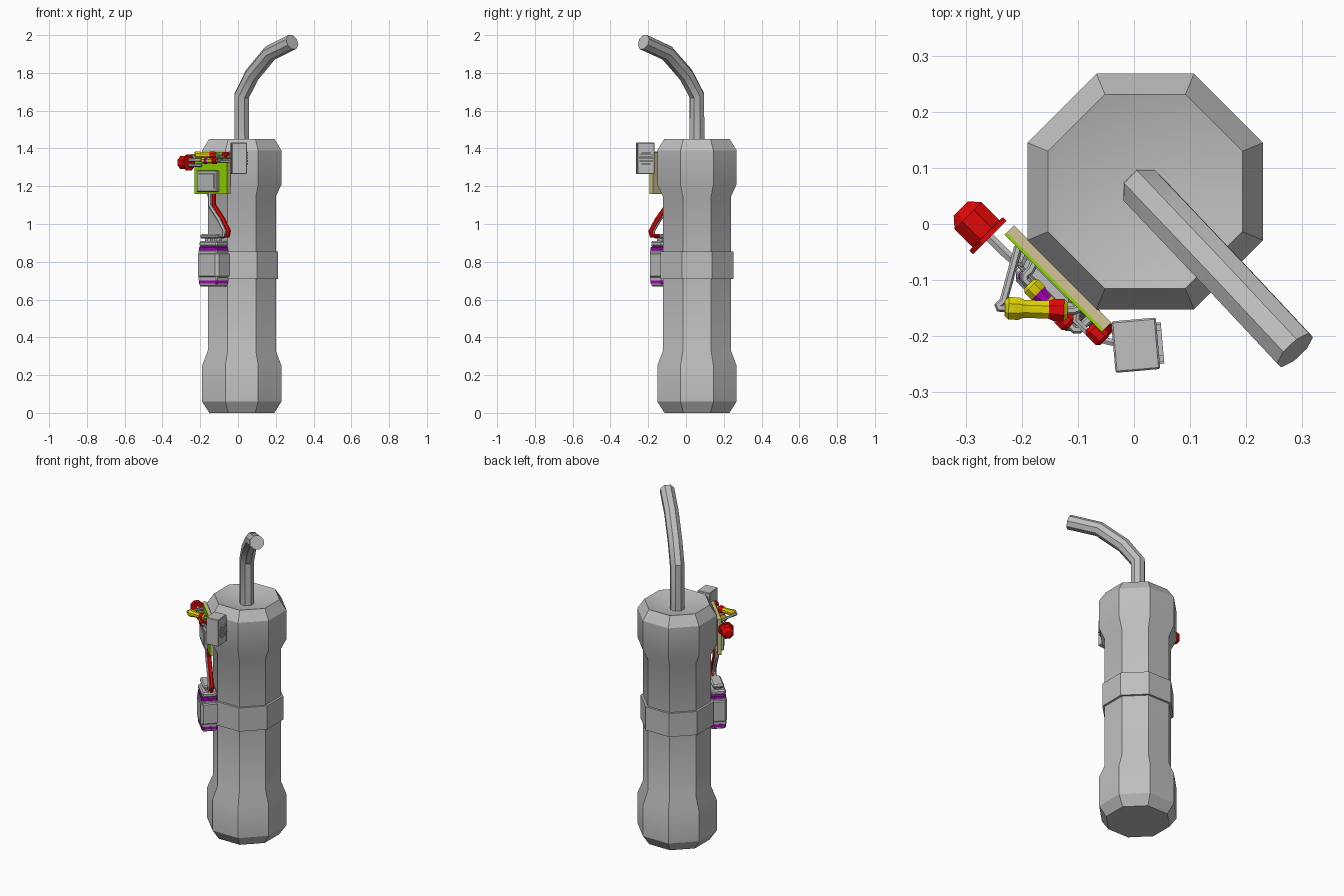
import bpy, bmesh, math
from mathutils import Vector, Matrix

if "Cube" in bpy.data.objects:
    bpy.data.objects.remove(bpy.data.objects["Cube"])


def material(name, rgb):
    m = bpy.data.materials.new(name)
    m.diffuse_color = (*rgb, 1)
    m.use_nodes = True
    m.node_tree.nodes["Principled BSDF"].inputs["Base Color"].default_value = m.diffuse_color
    return m


GREY = material("grey", (0.52, 0.52, 0.52))
RED = material("red", (0.75, 0.002, 0.002))
YELLOW = material("yellow", (0.75, 0.66, 0.001))
PURPLE = material("purple", (0.42, 0.0, 0.55))
GREEN = material("green", (0.28, 0.68, 0.0))
TAN = material("tan", (0.66, 0.55, 0.31))

CX, CY = 0.02, 0.058           # body axis
S = math.sqrt(0.5)
T = Vector((S, -S, 0))         # along the front-left flat
N = Vector((-S, -S, 0))        # out of the front-left flat


def P(t, n, z):
    return Vector((CX, CY, z)) + T * t + N * n


def make(name, bm, mats, smooth=0):
    bmesh.ops.recalc_face_normals(bm, faces=bm.faces)
    me = bpy.data.meshes.new(name)
    bm.to_mesh(me)
    bm.free()
    for m in mats:
        me.materials.append(m)
    ob = bpy.data.objects.new(name, me)
    bpy.context.collection.objects.link(ob)
    if smooth:
        me.shade_smooth()
        me.set_sharp_from_angle(angle=math.radians(smooth))
    return ob


def sweep(name, pts, radii, sides, mats, ref=(1, 0, 0), bands=None, dish=None, smooth=30):
    """Rings along a path; bands gives a material index per segment."""
    pts = [Vector(p) for p in pts]
    if not isinstance(radii, (list, tuple)):
        radii = [radii] * len(pts)
    bm = bmesh.new()
    rings, u = [], Vector(ref)
    for i, p in enumerate(pts):
        a = (p - pts[max(i - 1, 0)]).normalized()
        b = (pts[min(i + 1, len(pts) - 1)] - p).normalized()
        d = (a + b).normalized()
        u = (u - d * u.dot(d)).normalized()
        v = d.cross(u)
        r = radii[i] / math.cos(math.pi / sides)
        ring = []
        for k in range(sides):
            w = (k + 0.5) * 2 * math.pi / sides
            ring.append(bm.verts.new(p + (u * math.cos(w) + v * math.sin(w)) * r))
        rings.append(ring)
    for j in range(len(rings) - 1):
        for k in range(sides):
            q = (k + 1) % sides
            f = bm.faces.new((rings[j][k], rings[j][q], rings[j + 1][q], rings[j + 1][k]))
            f.material_index = bands[j] if bands else 0
    bm.faces.new(rings[0][::-1])
    if dish:
        c = bm.verts.new(dish)
        for k in range(sides):
            bm.faces.new((rings[-1][k], rings[-1][(k + 1) % sides], c))
    else:
        f = bm.faces.new(rings[-1])
        f.material_index = bands[-1] if bands else 0
    return make(name, bm, mats, smooth)


def box(name, centre, size, mat, angle=-math.pi / 4, bevel=0):
    """Box turned about z; at the default angle its x runs along T and its y along -N."""
    bm = bmesh.new()
    bmesh.ops.create_cube(bm, size=1, matrix=Matrix.Translation(centre)
                          @ Matrix.Rotation(angle, 4, 'Z') @ Matrix.Diagonal((*size, 1)))
    ob = make(name, bm, [mat])
    if bevel:
        b = ob.modifiers.new("chamfer", 'BEVEL')
        b.width, b.segments = bevel, 1
    return ob


# Body: octagonal cylinder with thicker ends and a sunken top
prof = [(0, .172), (.06, .21), (.25, .21), (.33, .18), (1.145, .18), (1.21, .21), (1.39, .21), (1.45, .173)]
sweep("body", [(CX, CY, z) for z, r in prof], [r for z, r in prof], 8, [GREY], dish=(CX, CY, 1.40))

# Fuse: bent tube leaning to the front right
sweep("fuse", [(.02, .058, 1.38), (.02, .058, 1.68), (.075, 0, 1.79), (.17, -.1, 1.905), (.287, -.225, 1.963)],
      .039, 8, [GREY], ref=(S, S, 0))

# Strap round body and battery
sweep("strap", [(CX, CY, .71), (CX, CY, .855)], .193, 8, [GREY])
BT, BN = .013, .225
box("strap_over_battery", P(BT, BN - .003, .7825), (.154, .108, .145), GREY, bevel=.014)

# Battery: grey shell with a purple band above and below the strap
for name, z0, z1 in (("battery_base", .67, .692), ("battery_top", .88, .91)):
    box(name, P(BT, BN, (z0 + z1) / 2), (.136, .088, z1 - z0), GREY, bevel=.008)
box("battery_wrap", P(BT, BN, .78), (.138, .09, .202), PURPLE, bevel=.006)
box("battery_sleeve", P(BT, BN, .78), (.142, .094, .168), GREY, bevel=.006)
for s in (-1, 1):
    p = P(BT + s * .034, BN, .9)
    sweep("battery_terminal", [p, p + Vector((0, 0, .028))], .02, 8, [GREY])
box("battery_clip", P(BT - .008, BN, .935), (.13, .066, .024), GREY, bevel=.008)

# Power wires from the board to the battery clip
for name, mat, dt, dn in (("red_wire", RED, .008, -.003), ("grey_wire", GREY, -.015, .004)):
    sweep(name, [P(dt, .219 + dn, 1.18), P(dt, .219 + dn, 1.10), P(.075 + dt, .222 + dn, 1.02),
                 P(.117 + dt, .225 + dn, .962), P(.11 + dt, .225 + dn, .938), P(.05 + dt, .225 + dn, .935)],
          .0105, 6, [mat], ref=T)

# Circuit board and chip
box("board_back", P(0, .217, 1.27), (.245, .018, .22), TAN)
box("board_front", P(0, .229, 1.27), (.245, .006, .22), GREEN)
box("chip", P(-.012, .241, 1.227), (.15, .022, .115), GREY, bevel=.004)
box("chip_face", P(-.012, .253, 1.227), (.12, .006, .08), GREY, bevel=.002)

# Lamp: flange, dome and two legs
L = Vector((-.257, -.024, 1.325))
D = -T
sweep("lamp", [L, L + D * .009, L + D * .0095, L + D * .055, L + D * .073],
      [.042, .042, .034, .034, .018], 8, [RED], ref=(0, 0, 1))
for dz in (-.014, .014):
    z = Vector((0, 0, dz))
    sweep("lamp_leg", [L + z, L + z + T * .04, L + z + T * .058 - N * .001,
                       L + z + T * .072 - N * .008, P(-.075, .225, 1.325) + z], .008, 6, [GREY])


# Resistors: waisted bodies with coloured bands and bent legs
def resistor(name, a, b, r, bands, foot_a, foot_b):
    a, b = Vector(a), Vector(b)
    fr = [0, .06, .22, .3, .42, .5, .62, .7, .78, .94, 1]
    k = [.7, 1, 1, .8, .8, .8, .8, .8, 1, 1, .7]
    sweep(name, [a.lerp(b, f) for f in fr], [r * s for s in k], 8, [YELLOW, RED, PURPLE],
          ref=(0, 0, 1), bands=bands)
    d = (b - a).normalized()
    for end, out, foot in ((a, -d, foot_a), (b, d, foot_b)):
        sweep(name + "_leg", [end, end + out * .01, end + out * .016 - N * .006,
                              end + out * .015 - N * .018, foot], .0065, 6, [GREY], ref=(0, 0, 1))


resistor("upper_resistor", (-.23, -.15, 1.365), (-.118, -.154, 1.365), .02,
         [0, 0, 0, 0, 0, 0, 0, 1, 1, 0], P(-.09, .23, 1.355), P(.04, .23, 1.355))
resistor("lower_resistor", P(-.03, .263, 1.335), P(.075, .263, 1.335), .017,
         [0, 0, 2, 2, 0, 0, 0, 0, 1, 1], P(-.05, .23, 1.335), P(.09, .23, 1.335))

# Small red part at the board's right edge
sweep("red_capacitor", [P(.10, .24, 1.364), P(.107, .24, 1.364), P(.131, .24, 1.364), P(.137, .24, 1.364)],
      [.01, .016, .016, .01], 8, [RED], ref=(0, 0, 1))
for dz in (-.012, .01):
    sweep("sensor_wire", [P(.06, .23, 1.345 + dz), P(.075, .25, 1.345 + dz), P(.12, .25, 1.345 + dz),
                          (-.02, -.215, 1.345 + dz)], .006, 6, [GREY])

# Sounder box with a round slatted grille on its right face
ang = math.radians(5)
C = Vector((.003, -.216, 1.348))
box("sounder_box", C, (.08, .092, .165), GREY, angle=ang, bevel=.003)
X = Vector((math.cos(ang), math.sin(ang), 0))
for i in range(-2, 3):
    w = 2 * math.sqrt(.037 ** 2 - (i * .0145) ** 2)
    box("grille_slat", C + X * .042 + Vector((0, 0, i * .0145)), (.012, w, .009), GREY, angle=ang)
